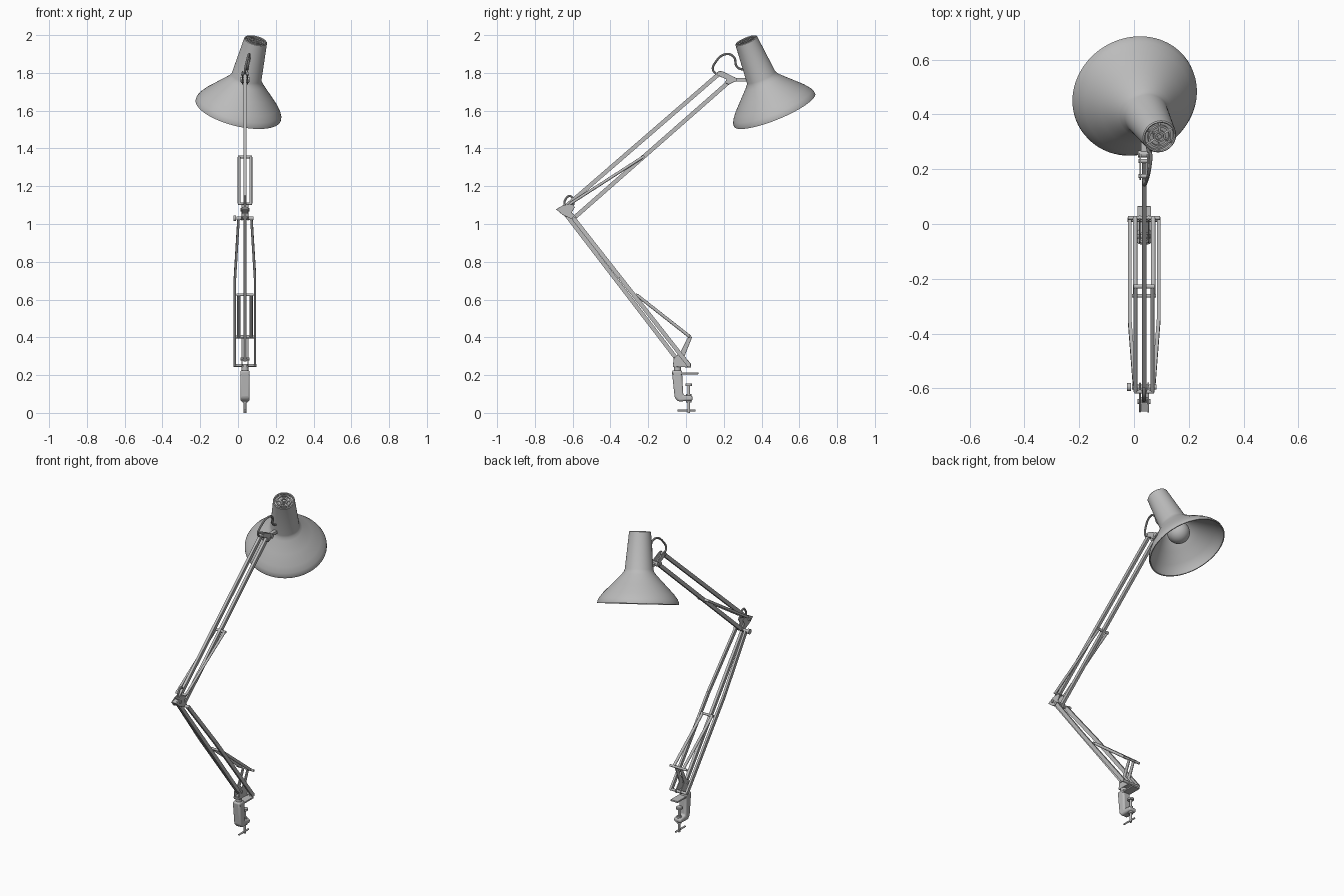
import bpy, bmesh, math
from mathutils import Vector, Matrix

cube = bpy.data.objects.get("Cube")
if cube:
    bpy.data.objects.remove(cube, do_unlink=True)

grey = bpy.data.materials.new("lamp_grey")
grey.use_nodes = True
COLOUR = (0.5, 0.5, 0.5, 1)
grey.diffuse_color = COLOUR
grey.node_tree.nodes["Principled BSDF"].inputs["Base Color"].default_value = COLOUR

CX = 0.037          # centre plane of the arms
parts = []


def finish(name, bm):
    bmesh.ops.remove_doubles(bm, verts=bm.verts, dist=1e-5)
    bmesh.ops.recalc_face_normals(bm, faces=bm.faces)
    me = bpy.data.meshes.new(name)
    bm.to_mesh(me)
    bm.free()
    me.materials.append(grey)
    ob = bpy.data.objects.new(name, me)
    bpy.context.collection.objects.link(ob)
    parts.append(ob)
    return ob


def on_plane(yz, dx=0):
    return Vector((CX + dx, yz[0], yz[1]))


def lathe(name, profile, origin, axis, steps=64):
    """Spin (radius, distance) points about an axis."""
    rot = Vector(axis).to_track_quat('Z', 'Y').to_matrix().to_4x4()
    bm = bmesh.new()
    vs = [bm.verts.new((r, 0, t)) for r, t in profile]
    es = [bm.edges.new(p) for p in zip(vs, vs[1:])]
    bmesh.ops.spin(bm, geom=vs + es, cent=(0, 0, 0), axis=(0, 0, 1),
                   angle=math.tau, steps=steps, use_duplicate=False)
    bmesh.ops.transform(bm, matrix=Matrix.Translation(origin) @ rot, verts=bm.verts)
    return finish(name, bm)


def rod(name, a, b, r, steps=16):
    d = Vector(b) - Vector(a)
    return lathe(name, [(0, 0), (r, 0), (r, d.length), (0, d.length)], a, d, steps)


def cross_rod(name, yz, half, r):
    return rod(name, on_plane(yz, -half), on_plane(yz, half), r)


def bar(name, a, b, width, depth):
    """Square bar between two points, width measured across x."""
    a, b = Vector(a), Vector(b)
    d = (b - a).normalized()
    n = d.cross(Vector((1, 0, 0))).normalized()
    side = n.cross(d)
    m = Matrix((side * width, n * depth, b - a)).transposed().to_4x4()
    bm = bmesh.new()
    bmesh.ops.create_cube(bm, size=1, matrix=Matrix.Translation((a + b) / 2) @ m)
    return finish(name, bm)


def plate(name, outline, dx, width, bevel=0.002):
    """Extrude a y-z outline across x."""
    bm = bmesh.new()
    f = bm.faces.new([bm.verts.new(on_plane(p, dx - width / 2)) for p in outline])
    new = bmesh.ops.extrude_face_region(bm, geom=[f])["geom"]
    bmesh.ops.translate(bm, vec=(width, 0, 0),
                        verts=[v for v in new if isinstance(v, bmesh.types.BMVert)])
    ob = finish(name, bm)
    mod = ob.modifiers.new("soft_edges", 'BEVEL')
    mod.width, mod.segments = bevel, 3
    return ob


def cable(name, points, r):
    cu = bpy.data.curves.new(name, 'CURVE')
    cu.dimensions = '3D'
    cu.bevel_depth, cu.bevel_resolution, cu.use_fill_caps = r, 3, True
    sp = cu.splines.new('BEZIER')
    sp.bezier_points.add(len(points) - 1)
    for bp, p in zip(sp.bezier_points, points):
        bp.co = p
        bp.handle_left_type = bp.handle_right_type = 'AUTO'
    cu.materials.append(grey)
    ob = bpy.data.objects.new(name, cu)
    bpy.context.collection.objects.link(ob)
    bpy.ops.object.select_all(action='DESELECT')
    ob.select_set(True)
    bpy.context.view_layer.objects.active = ob
    bpy.ops.object.convert(target='MESH')
    parts.append(bpy.context.view_layer.objects.active)


# Table clamp
plate("clamp_body", [(-0.075, 0.225), (-0.02, 0.225), (-0.02, 0.2), (-0.015, 0.095),
                     (0.035, 0.09), (0.035, 0.065), (-0.04, 0.06), (-0.06, 0.08)],
      0, 0.05, 0.01)
plate("clamp_top_jaw", [(-0.07, 0.204), (0.065, 0.204), (0.065, 0.214), (-0.07, 0.214)], 0, 0.05)
rod("clamp_screw", on_plane((0.015, 0)), on_plane((0.015, 0.15)), 0.007)
rod("clamp_pad", on_plane((0.015, 0.143)), on_plane((0.015, 0.155)), 0.018, 24)
rod("clamp_collar", on_plane((0.015, 0.055)), on_plane((0.015, 0.1)), 0.014)
rod("clamp_handle", on_plane((-0.045, 0.012)), on_plane((0.05, 0.012)), 0.005)
rod("swivel_post", on_plane((-0.045, 0.21)), on_plane((-0.045, 0.26)), 0.018, 24)

# Base bracket holding the lower arm
for s in (-1, 1):
    plate("base_bracket", [(-0.07, 0.245), (0.025, 0.24), (0.028, 0.258), (-0.008, 0.3),
                           (0.032, 0.4), (0.015, 0.412), (-0.03, 0.32), (-0.065, 0.29)],
          s * 0.016, 0.006)
plate("bracket_base", [(-0.07, 0.242), (0.02, 0.242), (0.02, 0.252), (-0.07, 0.252)], 0, 0.036)
cross_rod("base_pivot", (-0.045, 0.285), 0.024, 0.008)
cross_rod("lower_arm_axle", (0.016, 0.252), 0.06, 0.008)
cross_rod("bracket_spring_pin", (0.022, 0.402), 0.058, 0.007)

# Lower arm: one central bar and a pair of outer bars that bend inwards
bar("lower_center_bar", on_plane((-0.045, 0.28)), on_plane((-0.648, 1.067)), 0.016, 0.022)
for s in (-1, 1):
    foot, bend, top = (on_plane((0.016, 0.252), s * 0.053),
                       on_plane((-0.35, 0.718), s * 0.053), on_plane((-0.595, 1.03), s * 0.034))
    bar("lower_outer_bar", foot, bend, 0.013, 0.022)
    bar("lower_outer_bar_tip", bend, top, 0.013, 0.022)
    rod("lower_spring", on_plane((0.022, 0.402), s * 0.033),
        on_plane((-0.262, 0.625), s * 0.033), 0.0085)
cross_rod("lower_spring_pin", (-0.262, 0.625), 0.044, 0.007)

# Elbow
for s in (-1, 1):
    plate("elbow_plate", [(-0.688, 1.078), (-0.65, 1.1), (-0.605, 1.108), (-0.588, 1.09),
                          (-0.605, 1.06), (-0.578, 1.035), (-0.59, 1.018), (-0.655, 1.05)],
          s * 0.015, 0.006)
plate("elbow_spacer", [(-0.685, 1.078), (-0.655, 1.09), (-0.63, 1.075), (-0.652, 1.055)], 0, 0.03)
cross_rod("elbow_axle", (-0.595, 1.03), 0.045, 0.009)
rod("elbow_knob", on_plane((-0.595, 1.03), -0.062), on_plane((-0.595, 1.03), -0.048), 0.015, 24)
cross_rod("elbow_pivot", (-0.648, 1.075), 0.024, 0.009)
cross_rod("elbow_spring_pin", (-0.612, 1.108), 0.036, 0.007)

# Upper arm: two stacked bars with a pair of springs
bar("upper_top_bar", on_plane((-0.645, 1.085)), on_plane((0.175, 1.795)), 0.016, 0.022)
bar("upper_bottom_bar", on_plane((-0.595, 1.03)), on_plane((0.23, 1.755)), 0.016, 0.022)
for s in (-1, 1):
    rod("upper_spring", on_plane((-0.612, 1.108), s * 0.031),
        on_plane((-0.228, 1.355), s * 0.031), 0.0075)
cross_rod("upper_spring_pin", (-0.228, 1.355), 0.038, 0.008)

# Head bracket
for s in (-1, 1):
    plate("head_bracket", [(0.16, 1.79), (0.172, 1.81), (0.195, 1.808), (0.262, 1.775),
                           (0.262, 1.755), (0.225, 1.738), (0.205, 1.75), (0.215, 1.765)],
          s * 0.014, 0.006)
cross_rod("head_top_pin", (0.175, 1.795), 0.02, 0.008)
cross_rod("head_bottom_pin", (0.23, 1.755), 0.02, 0.008)
cross_rod("head_tilt_pivot", (0.255, 1.764), 0.023, 0.013)
bar("head_stem", on_plane((0.25, 1.764)), on_plane((0.35, 1.764)), 0.022, 0.018)

# Shade: a tapered neck flaring into a wide cone, with thickness
cap = Vector((0.094, 0.318, 1.973))
down = Vector((-0.226, 0.368, -0.903)).normalized()
lathe("shade", [(0, 0.012), (0.053, 0.012), (0.054, 0.001), (0.058, -0.001), (0.062, 0.003),
                (0.081, 0.215), (0.086, 0.228), (0.097, 0.243), (0.15, 0.298), (0.2, 0.35),
                (0.222, 0.379), (0.231, 0.397), (0.232, 0.41), (0.226, 0.41), (0.216, 0.383),
                (0.194, 0.354), (0.144, 0.302), (0.09, 0.247), (0.078, 0.23), (0.06, 0.05),
                (0, 0.05)], cap, down, 96)

# Vented cap: rings and spokes
for r in (0.043, 0.022):
    lathe("vent_ring", [(r, 0.013), (r, 0.001), (r - 0.007, 0.001), (r - 0.007, 0.013)],
          cap, down, 48)
rod("vent_button", cap + down * 0.013, cap + down * 0.002, 0.008)
spin = down.to_track_quat('Z', 'Y')
for i in range(6):
    a = math.tau * i / 6
    ray = spin @ Vector((math.cos(a), math.sin(a), 0))
    mid = cap + down * 0.007
    bar("vent_spoke", mid + ray * 0.02, mid + ray * 0.054, 0.007, 0.007)

# Bulb and socket
rod("bulb_socket", cap + down * 0.05, cap + down * 0.23, 0.03, 32)
arc = [math.pi * i / 16 for i in range(17)]
lathe("bulb", [(0.065 * math.sin(a), 0.29 - 0.065 * math.cos(a)) for a in arc], cap, down, 32)

# Cables looping over the head joint and the elbow
cable("head_cable", [on_plane((0.165, 1.79)), on_plane((0.143, 1.815)),
                     on_plane((0.155, 1.855), 0.008), on_plane((0.215, 1.9), 0.022),
                     on_plane((0.252, 1.885), 0.024), on_plane((0.272, 1.83), 0.014),
                     on_plane((0.315, 1.815), 0.012)], 0.006)
cable("elbow_cable", [on_plane((-0.645, 1.09)), on_plane((-0.638, 1.13)),
                      on_plane((-0.615, 1.148)), on_plane((-0.597, 1.13)),
                      on_plane((-0.597, 1.1))], 0.006)

# Smooth shading with sharp edges kept
bpy.ops.object.select_all(action='DESELECT')
for ob in parts:
    ob.select_set(True)
bpy.context.view_layer.objects.active = parts[0]
bpy.ops.object.shade_smooth_by_angle(angle=math.radians(35))
